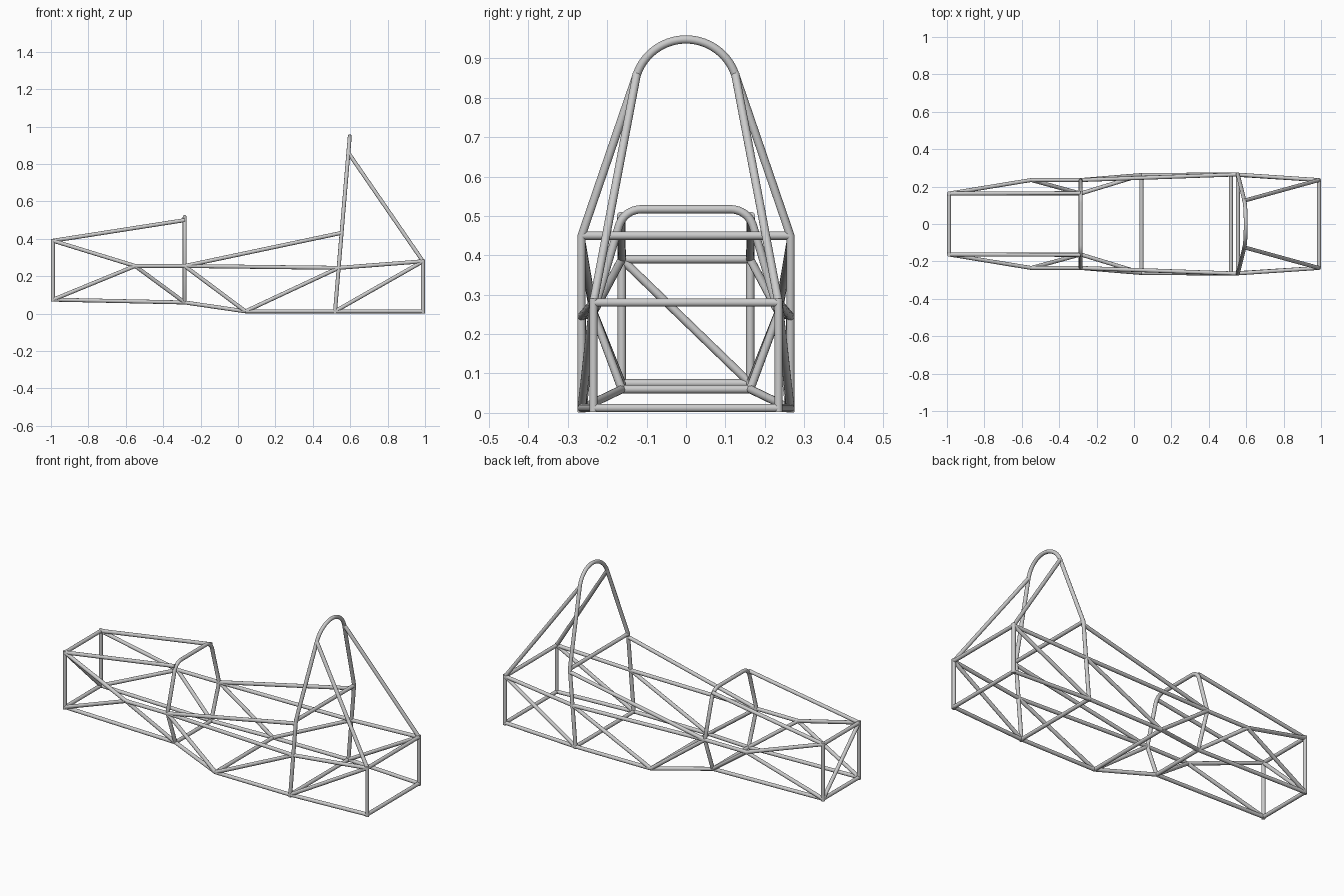
import bpy
from math import sin, cos, radians

if "Cube" in bpy.data.objects:
    bpy.data.objects.remove(bpy.data.objects["Cube"])

R = 0.0105


def tubes(name, paths, mirror=False):
    """Round tubes along point lists; optionally mirrored across y = 0."""
    paths = list(paths)
    if mirror:
        paths += [[(x, -y, z) for x, y, z in p] for p in paths]
    cu = bpy.data.curves.new(name, 'CURVE')
    cu.dimensions = '3D'
    cu.bevel_depth = R
    cu.bevel_resolution = 6
    cu.use_fill_caps = True
    for p in paths:
        s = cu.splines.new('POLY')
        s.points.add(len(p) - 1)
        for pt, co in zip(s.points, p):
            pt.co = (*co, 1)
    ob = bpy.data.objects.new(name, cu)
    bpy.context.collection.objects.link(ob)
    bpy.ops.object.select_all(action='DESELECT')
    ob.select_set(True)
    bpy.context.view_layer.objects.active = ob
    bpy.ops.object.convert(target='MESH')
    bpy.ops.object.shade_smooth_by_angle(angle=radians(40))


def across(p):
    return [p, (p[0], -p[1], p[2])]


def upright(lo, hi):
    return [(lo[0], lo[1], lo[2] - R), (hi[0], hi[1], hi[2] + R)]


def main_x(z):
    return 0.517 + 0.085 * z


def arc(yc, zc, r, start, n):
    """Quarter-ish arc from start angle over the top to the other side."""
    return [(yc + r * cos(radians(start + (90 - start) * i / n)),
             zc + r * sin(radians(start + (90 - start) * i / n))) for i in range(n + 1)]


# Shared frame nodes on the +y side
nose_lo, nose_hi = (-0.989, 0.163, 0.075), (-0.989, 0.163, 0.39)
nose_mid = (-0.55, 0.235, 0.255)
dash_lo, dash_mid, dash_hi = (-0.285, 0.163, 0.06), (-0.285, 0.235, 0.255), (-0.285, 0.165, 0.5)
floor_mid = (0.04, 0.262, 0.0125)
main_lo = (main_x(0.0125), 0.265, 0.0125)
main_mid = (main_x(0.245), 0.265, 0.245)
main_side = (main_x(0.432), 0.265, 0.432)
main_bend = (main_x(0.45), 0.265, 0.45)
main_hi = (main_x(0.86), 0.125, 0.86)
tail_lo, tail_hi = (0.989, 0.235, 0.0125), (0.989, 0.235, 0.28)

# Nose bulkhead with its single diagonal
tubes("nose_bulkhead_uprights", [upright(nose_lo, nose_hi)], True)
tubes("nose_bulkhead_cross_tubes", [across(nose_lo), across(nose_hi)])
tubes("nose_bulkhead_diagonal", [[(-0.989, -0.163, 0.39), nose_lo]])

# Front hoop with rounded top corners
half = [dash_lo, dash_mid] + [(-0.285, y, z) for y, z in arc(0.113, 0.457, 0.06, 17, 8)]
tubes("front_hoop", [half + [(x, -y, z) for x, y, z in reversed(half)]])
tubes("front_hoop_base", [across(dash_lo)])

# Main hoop with round top
top = [(main_x(z), y, z) for y, z in arc(0, 0.816, 0.132, 18.85, 14)]
half = [(main_lo[0], 0.265, 0.002), main_bend] + top
tubes("main_hoop", [half + [(x, -y, z) for x, y, z in reversed(half[:-1])]])
tubes("shoulder_cross_tube", [across(main_bend)])

# Floor rails and cross tubes
tubes("floor_rails", [[nose_lo, dash_lo], [dash_lo, floor_mid],
                      [floor_mid, main_lo], [main_lo, tail_lo]], True)
tubes("floor_cross_tubes", [across(floor_mid), across(main_lo)])

# Nose side structure
tubes("nose_side_tubes", [[nose_hi, dash_hi], [nose_hi, nose_mid], [nose_lo, nose_mid],
                          [nose_mid, dash_mid], [nose_mid, dash_lo]], True)

# Cockpit side structure
tubes("cockpit_side_tubes", [[dash_mid, main_side], [dash_mid, main_mid],
                             [dash_mid, floor_mid], [floor_mid, main_mid]], True)

# Tail frame, side tubes and hoop braces
tubes("tail_uprights", [upright(tail_lo, tail_hi)], True)
tubes("tail_cross_tubes", [across(tail_lo), across(tail_hi)])
tubes("tail_side_tubes", [[main_mid, tail_hi], [main_lo, tail_hi]], True)
tubes("main_hoop_braces", [[main_hi, tail_hi]], True)
